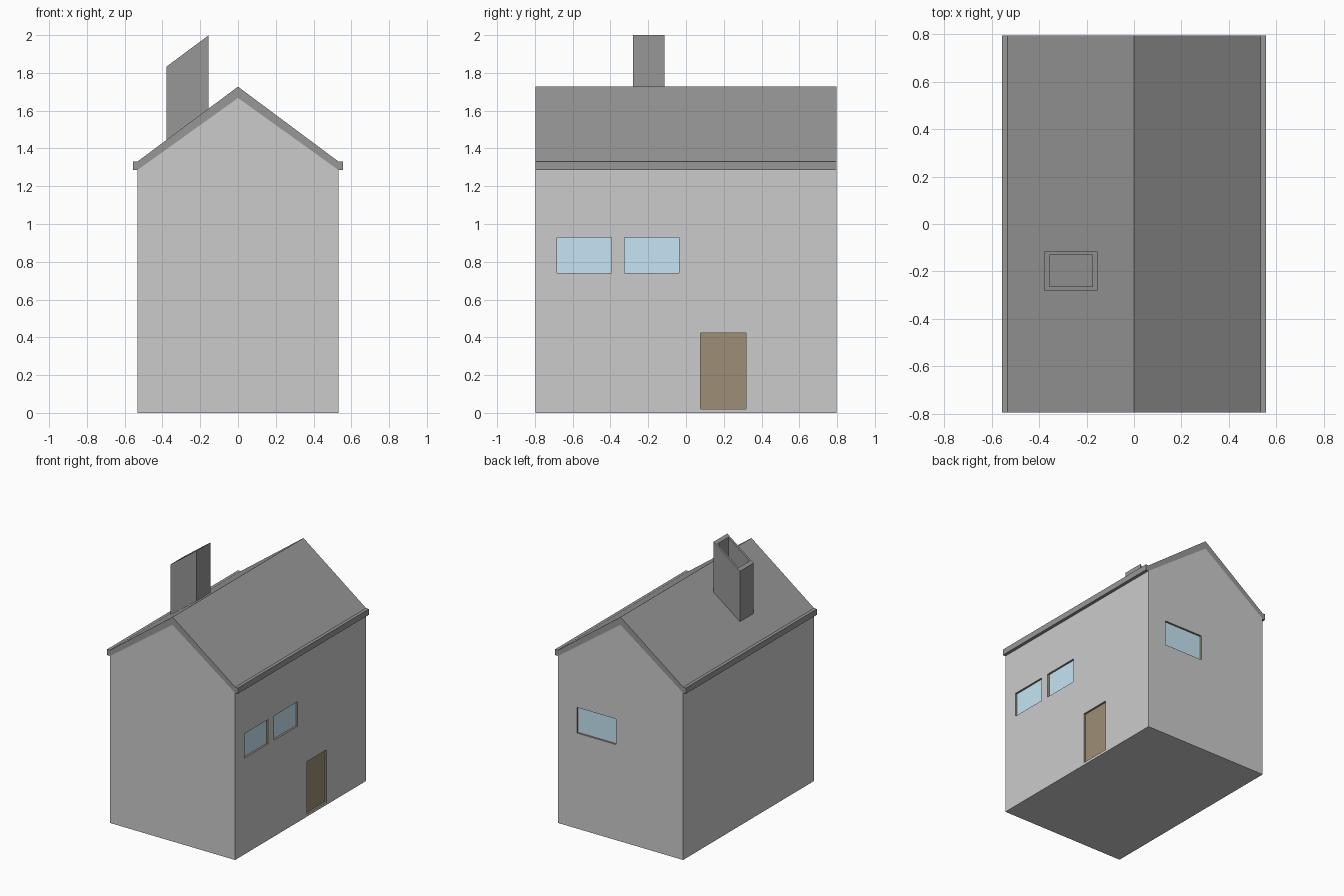
import bpy, bmesh

if "Cube" in bpy.data.objects:
    bpy.data.objects.remove(bpy.data.objects["Cube"])

HALF_LEN = 0.796


def material(name, rgb):
    m = bpy.data.materials.new(name)
    m.diffuse_color = (*rgb, 1)
    m.use_nodes = True
    m.node_tree.nodes["Principled BSDF"].inputs["Base Color"].default_value = m.diffuse_color
    return m


ROOF = material("dark_slate", (0.31, 0.31, 0.31))
GLASS = material("blue_glass", (0.56, 0.78, 0.91))
WOOD = material("brown_wood", (0.34, 0.27, 0.18))


def add_object(name, bm, mat=None):
    bmesh.ops.recalc_face_normals(bm, faces=bm.faces)
    mesh = bpy.data.meshes.new(name)
    bm.to_mesh(mesh)
    bm.free()
    obj = bpy.data.objects.new(name, mesh)
    bpy.context.collection.objects.link(obj)
    if mat:
        mesh.materials.append(mat)
    return obj


def extruded_gable(name, right_half, mat=None):
    """Mirror a half profile in x and extrude it along y."""
    profile = right_half + [(-x, z) for x, z in reversed(right_half) if x > 0]
    bm = bmesh.new()
    face = bm.faces.new([bm.verts.new((x, -HALF_LEN, z)) for x, z in profile])
    out = bmesh.ops.extrude_face_region(bm, geom=[face])
    verts = [g for g in out["geom"] if isinstance(g, bmesh.types.BMVert)]
    bmesh.ops.translate(bm, verts=verts, vec=(0, 2 * HALF_LEN, 0))
    return add_object(name, bm, mat)


def box(name, lo, hi, mat=None):
    bm = bmesh.new()
    bmesh.ops.create_cube(bm, size=1)
    for v in bm.verts:
        v.co = [lo[i] if v.co[i] < 0 else hi[i] for i in range(3)]
    return add_object(name, bm, mat)


# walls
walls = extruded_gable("walls", [(0, 1.667), (0.533, 1.285), (0.533, 0)])
walls.data.materials.append(None)

# roof with eave ledges
bm = bmesh.new()
outer = [(0, 1.727), (0.533, 1.33), (0.557, 1.33), (0.557, 1.285), (0.533, 1.285)]
left = [(-x, z) for x, z in reversed(outer[1:])]
ring = left + outer + [(0, 1.667)]
face = bm.faces.new([bm.verts.new((x, -HALF_LEN, z)) for x, z in ring])
out = bmesh.ops.extrude_face_region(bm, geom=[face])
bmesh.ops.translate(bm, vec=(0, 2 * HALF_LEN, 0),
                    verts=[g for g in out["geom"] if isinstance(g, bmesh.types.BMVert)])
add_object("roof", bm, ROOF)

# hollow chimney, its rim and foot parallel to the roof slope
def slope(x):
    return 1.727 + x * 0.397 / 0.533


def loop(bm, x0, x1, y0, y1, rise):
    return [bm.verts.new((x, y, slope(x) + rise))
            for x, y in ((x0, y0), (x1, y0), (x1, y1), (x0, y1))]


bm = bmesh.new()
OUTER, INNER = (-0.379, -0.155, -0.281, -0.115), (-0.357, -0.176, -0.264, -0.131)
loops = [loop(bm, *OUTER, -0.02), loop(bm, *OUTER, 0.388),
         loop(bm, *INNER, 0.388), loop(bm, *INNER, -0.02)]
for k in range(4):
    a, b = loops[k], loops[(k + 1) % 4]
    for i in range(4):
        j = (i + 1) % 4
        bm.faces.new((a[i], a[j], b[j], b[i]))
add_object("chimney", bm, ROOF)


# recessed openings: a shallow pocket in the wall with a panel set in it
def opening(name, axis, wall, span, z, panel_mat):
    def corners(d0, d1):
        if axis == "x":
            return (d0, span[0], z[0]), (d1, span[1], z[1])
        return (span[0], d0, z[0]), (span[1], d1, z[1])

    cutter = box(name + "_cutter", *corners(wall - 0.018, wall + 0.05), WOOD)
    cutter.hide_render = True
    cutter.hide_viewport = True
    cutter.display_type = "WIRE"
    cut = walls.modifiers.new(name, "BOOLEAN")
    cut.object = cutter
    cut.operation = "DIFFERENCE"
    cut.solver = "EXACT"
    cut.material_mode = "TRANSFER"
    box(name, *corners(wall - 0.03, wall - 0.015), panel_mat)


opening("side_window_front", "x", 0.533, (-0.684, -0.395), (0.74, 0.928), GLASS)
opening("side_window_middle", "x", 0.533, (-0.325, -0.037), (0.74, 0.928), GLASS)
opening("back_window", "y", HALF_LEN, (0.04, 0.372), (0.735, 0.932), GLASS)
opening("door", "x", 0.533, (0.078, 0.318), (0.02, 0.423), WOOD)
